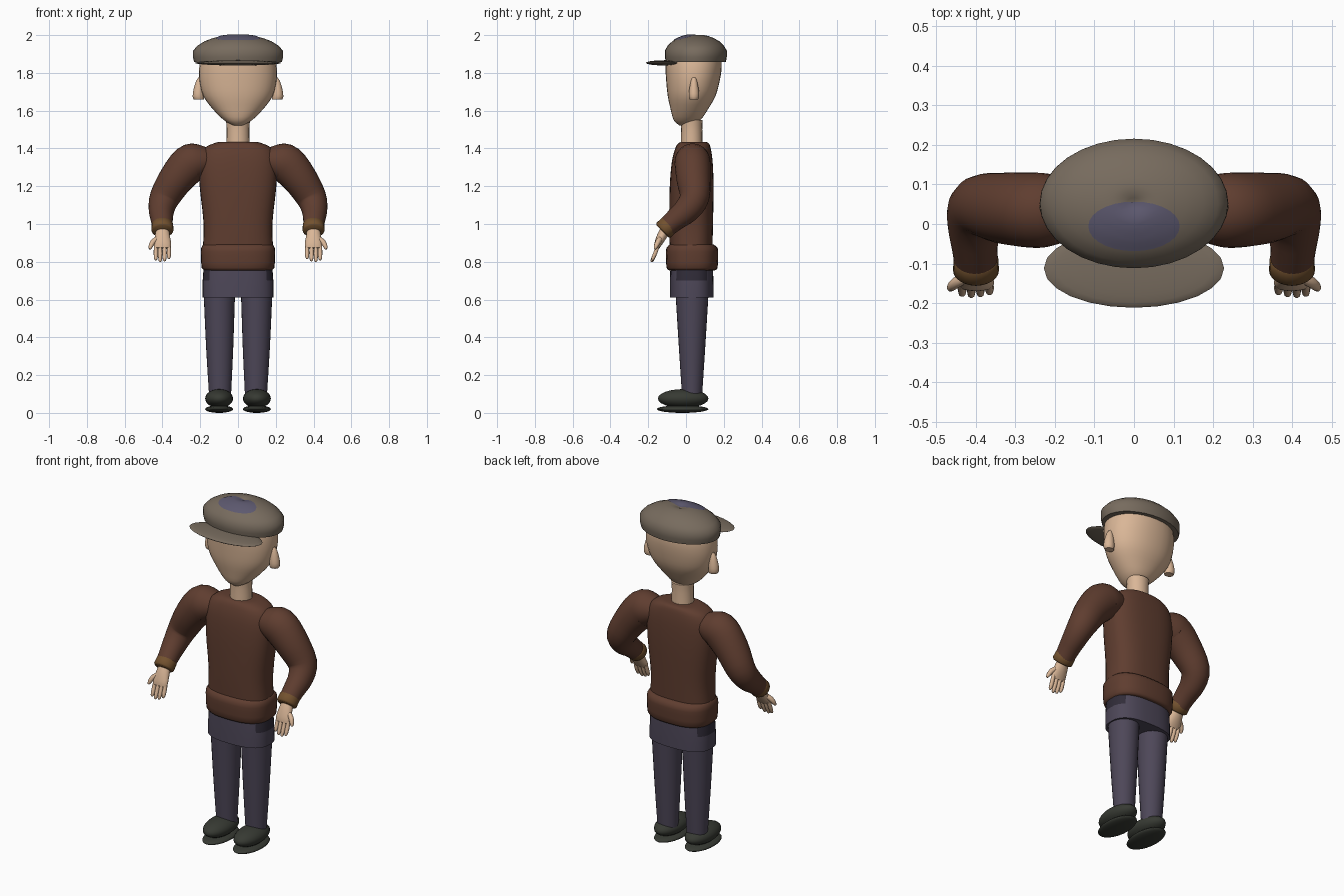
import bpy, bmesh, math
from mathutils import Vector

cube = bpy.data.objects.get("Cube")
if cube:
    bpy.data.objects.remove(cube, do_unlink=True)


def material(name, r, g, b):
    m = bpy.data.materials.new(name)
    m.use_nodes = True
    m.diffuse_color = (r, g, b, 1)
    bsdf = next(n for n in m.node_tree.nodes if n.type == 'BSDF_PRINCIPLED')
    bsdf.inputs["Base Color"].default_value = (r, g, b, 1)
    bsdf.inputs["Roughness"].default_value = 0.8
    return m


SKIN = material("skin", .70, .47, .31)
WOOL = material("brown wool", .115, .047, .029)
TWEED = material("grey brown tweed", .185, .148, .112)
SLATE = material("slate purple cloth", .075, .063, .098)
LINING = material("pale purple cloth", .11, .10, .16)
POCKET = material("dark pocket cloth", .03, .025, .04)
CUFF = material("tan cuff", .17, .083, .028)
SHOE = material("dark green leather", .038, .042, .033)


def finish(bm, name, mats, angle=50):
    mesh = bpy.data.meshes.new(name)
    bm.to_mesh(mesh)
    bm.free()
    for m in mats:
        mesh.materials.append(m)
    ob = bpy.data.objects.new(name, mesh)
    bpy.context.collection.objects.link(ob)
    bpy.ops.object.select_all(action='DESELECT')
    ob.select_set(True)
    bpy.context.view_layer.objects.active = ob
    bpy.ops.object.shade_smooth_by_angle(angle=math.radians(angle))
    return ob


def smooth_rings(rings, steps):
    """Catmull-Rom interpolation of ring tuples."""
    out = []
    for i in range(len(rings) - 1):
        p0, p1 = rings[max(i - 1, 0)], rings[i]
        p2, p3 = rings[i + 1], rings[min(i + 2, len(rings) - 1)]
        for k in range(steps):
            t = k / steps
            out.append(tuple(
                b + t * (c - a) / 2 + t * t * (a - 2.5 * b + 2 * c - d / 2)
                + t ** 3 * (1.5 * b - a / 2 - 1.5 * c + d / 2)
                for a, b, c, d in zip(p0, p1, p2, p3)))
    return out + [rings[-1]]


def loft(name, mats, rings, steps=3, seg=28, power=2, flat=True, side=1, closed=True):
    """Skin through rings (x, y, z, rx, ry); flat keeps the rings level."""
    rings = smooth_rings(rings, steps)
    bm = bmesh.new()
    loops = []
    for i, (x, y, z, rx, ry) in enumerate(rings):
        t = Vector((0, 0, 1))
        if not flat:
            a, b = rings[max(i - 1, 0)], rings[min(i + 1, len(rings) - 1)]
            t = (Vector(b[:3]) - Vector(a[:3])).normalized()
        u = Vector((0, 1, 0)).cross(t).normalized()
        v = t.cross(u)
        loop = []
        for k in range(seg):
            c, s = math.cos(math.tau * k / seg), math.sin(math.tau * k / seg)
            c = math.copysign(abs(c) ** (2 / power), c)
            s = math.copysign(abs(s) ** (2 / power), s)
            p = Vector((x, y, z)) + u * rx * c + v * ry * s
            loop.append(bm.verts.new((p.x * side, p.y, p.z)))
        loops.append(loop)
    for a, b in zip(loops, loops[1:]):
        for k in range(seg):
            n = (k + 1) % seg
            bm.faces.new((a[k], a[n], b[n], b[k]))
    bm.faces.new(loops[-1])
    if closed:
        bm.faces.new(loops[0][::-1])
        bmesh.ops.recalc_face_normals(bm, faces=bm.faces)
    return finish(bm, name, mats)


def ellipsoid(name, mat, centre, radii):
    bm = bmesh.new()
    bmesh.ops.create_uvsphere(bm, u_segments=24, v_segments=12, radius=1)
    for v in bm.verts:
        v.co = Vector(c + r * q for c, r, q in zip(centre, radii, v.co))
    return finish(bm, name, [mat], 60)


# Head and neck
loft("head", [SKIN], [
    (0, -.01, 1.522, .025, .025), (0, .005, 1.55, .075, .07), (0, .018, 1.61, .135, .10),
    (0, .03, 1.68, .185, .127), (0, .037, 1.76, .205, .142), (0, .04, 1.83, .205, .149),
    (0, .04, 1.88, .195, .147)], power=2.15, seg=32)
loft("neck", [SKIN], [(0, .03, 1.40, .062, .058), (0, .03, 1.50, .060, .056),
                      (0, .03, 1.55, .064, .058)], seg=20)

# Flat cap: crown with a dimpled top, cloth patch and peak
crown = loft("cap_crown", [TWEED], [
    (0, .052, 1.857, .232, .159), (0, .052, 1.918, .238, .164), (0, .052, 1.968, .176, .124),
    (0, .052, 1.995, .09, .066), (0, .052, 1.999, .04, .03), (0, .052, 1.988, .004, .003)],
    steps=2, seg=32)
patch = loft("cap_patch", [LINING], [
    (0, -.005, 2.05, .115, .062), (0, -.005, 2.05, .06, .032), (0, -.005, 2.05, .004, .002)],
    closed=False)
wrap = patch.modifiers.new("drape", 'SHRINKWRAP')
wrap.target = crown
wrap.wrap_method = 'PROJECT'
wrap.wrap_mode = 'ABOVE_SURFACE'
wrap.use_project_z = True
wrap.use_positive_direction = False
wrap.use_negative_direction = True
wrap.offset = .003
ellipsoid("cap_peak", TWEED, (0, -.112, 1.853), (.228, .1, .014))

# Sweater body and hem
loft("sweater_body", [WOOL], [
    (0, .027, .84, .188, .112), (0, .027, 1.0, .182, .116), (0, .03, 1.2, .203, .116),
    (0, .033, 1.33, .205, .108), (0, .037, 1.40, .178, .094), (0, .04, 1.428, .125, .08),
    (0, .04, 1.435, .095, .06)], power=2.6, seg=36)
loft("sweater_hem", [WOOL], [
    (0, .032, .755, .175, .122), (0, .032, .768, .192, .135), (0, .032, .83, .196, .138),
    (0, .032, .872, .195, .136), (0, .03, .892, .183, .115)], power=2.6, seg=36, steps=2)

# Trouser top with dark pocket faces at the sides
hips = loft("trouser_top", [SLATE, POCKET], [
    (0, .03, .612, .188, .116), (0, .03, .70, .187, .115), (0, .03, .79, .18, .112)],
    power=2.6, seg=36)
for face in hips.data.polygons:
    if face.center.z > .70 and abs(face.center.x) > .15:
        face.material_index = 1

for side, label in ((1, "left"), (-1, "right")):
    # Ear
    loft(label + "_ear", [SKIN], [
        (.207, .042, 1.658, .026, .022), (.21, .042, 1.675, .030, .028),
        (.208, .042, 1.71, .028, .026), (.203, .042, 1.755, .02, .017),
        (.200, .042, 1.775, .010, .010)], steps=2, seg=14, side=side)

    # Leg and shoe
    loft(label + "_leg", [SLATE], [
        (.095, .032, .09, .058, .053), (.097, .032, .35, .072, .07),
        (.099, .032, .66, .084, .089)], side=side)
    ellipsoid(label + "_shoe", SHOE, (side * .1, -.015, .076), (.074, .134, .05))
    ellipsoid(label + "_sole", SHOE, (side * .1, -.018, .02), (.074, .137, .02))

    # Sleeve and cuff
    loft(label + "_sleeve", [WOOL], [
        (.16, .035, 1.335, .07, .075), (.215, .035, 1.33, .095, .092),
        (.26, .035, 1.315, .103, .095), (.33, .04, 1.235, .092, .09),
        (.388, .045, 1.14, .080, .078), (.405, .005, 1.075, .068, .070),
        (.403, -.06, 1.02, .058, .058), (.40, -.105, .98, .054, .052)],
        flat=False, side=side)
    loft(label + "_cuff", [CUFF], [
        (.40, -.085, 1.0, .050, .048), (.40, -.09, .995, .057, .053),
        (.40, -.118, .968, .058, .054), (.40, -.124, .962, .050, .046)],
        flat=False, steps=1, seg=24, side=side)

    # Hand, fingers and thumb
    loft(label + "_palm", [SKIN], [
        (.40, -.105, .975, .034, .028), (.40, -.128, .935, .040, .026),
        (.40, -.148, .895, .046, .020), (.40, -.157, .872, .042, .014)],
        flat=False, seg=16, side=side)
    for n, (reach, tip) in enumerate(((.815, -.172), (.803, -.177), (.80, -.179), (.808, -.176))):
        x = .366 + n * .023
        loft(f"{label}_finger_{n + 1}", [SKIN], [
            (x, -.15, .885, .010, .011), (x, -.163, .845, .0115, .011),
            (x, tip, reach + .008, .009, .009), (x, tip - .002, reach, .004, .004)],
            flat=False, steps=2, seg=10, side=side)
    loft(label + "_thumb", [SKIN], [
        (.425, -.135, .925, .013, .014), (.450, -.148, .905, .014, .014),
        (.463, -.160, .88, .011, .011), (.467, -.166, .867, .005, .005)],
        flat=False, steps=2, seg=10, side=side)
